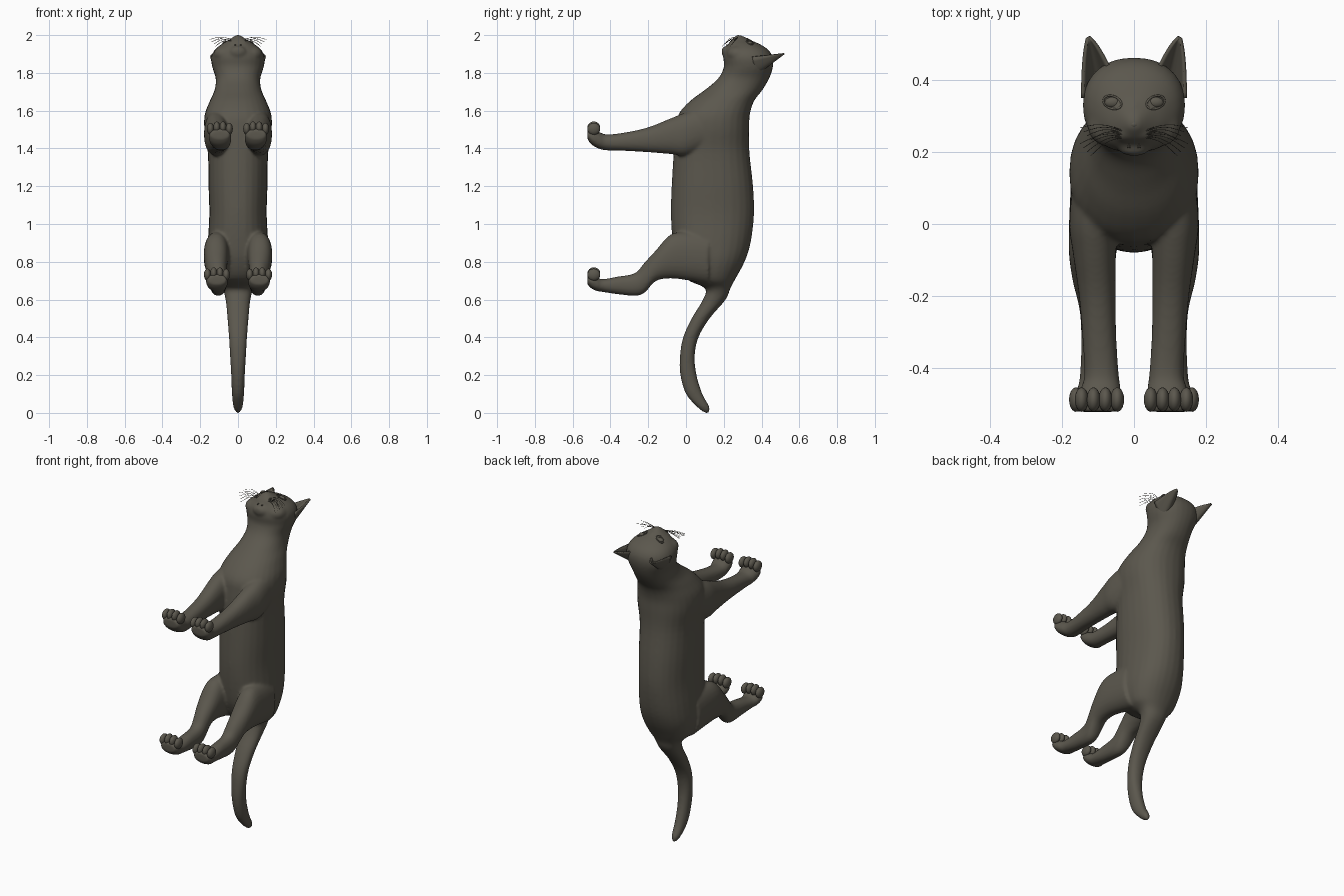
import bpy, bmesh
from math import sin, cos, pi, copysign
from mathutils import Matrix, Vector
from mathutils.bvhtree import BVHTree

old = bpy.data.objects.get("Cube")
if old:
    bpy.data.objects.remove(old, do_unlink=True)

fur = bpy.data.materials.new("dark olive fur")
fur.use_nodes = True
fur.diffuse_color = (0.105, 0.096, 0.075, 1)
bsdf = next(n for n in fur.node_tree.nodes if n.type == 'BSDF_PRINCIPLED')
bsdf.inputs["Base Color"].default_value = fur.diffuse_color
bsdf.inputs["Roughness"].default_value = 0.8


def finish(name, bm):
    """Turn a bmesh into a smooth shaded, coloured object."""
    bmesh.ops.recalc_face_normals(bm, faces=bm.faces[:])
    mesh = bpy.data.meshes.new(name)
    bm.to_mesh(mesh)
    bm.free()
    for poly in mesh.polygons:
        poly.use_smooth = True
    mesh.materials.append(fur)
    ob = bpy.data.objects.new(name, mesh)
    bpy.context.collection.objects.link(ob)
    return ob


def spline(rows, steps=4):
    """Smoothly interpolate the rows of a section table."""
    rows = [Vector(r) for r in rows]
    out = []
    for i in range(len(rows) - 1):
        a, b, c, d = (rows[min(max(i + k, 0), len(rows) - 1)] for k in (-1, 0, 1, 2))
        for s in range(steps):
            t = s / steps
            out.append(b + (c - a) * (t / 2) + (a * 2 - b * 5 + c * 4 - d) * (t * t / 2)
                       + (b * 3 - a - c * 3 + d) * (t ** 3 / 2))
    return out + [rows[-1]]


def loft(bm, rows, axis, side=1, sides=28):
    """Skin oval sections; each row is position, low, high, x centre, half width."""
    def soft(v):
        return copysign(abs(v) ** 0.9, v)

    rings = []
    for pos, low, high, xc, half in spline(rows):
        ring = []
        for k in range(sides):
            a = 2 * pi * k / sides
            x = side * (xc + half * soft(cos(a)))
            h = (low + high) / 2 + (high - low) / 2 * soft(sin(a))
            ring.append(bm.verts.new((x, h, pos) if axis == 'Z' else (x, pos, h)))
        rings.append(ring)
    for r, s in zip(rings, rings[1:]):
        for k in range(sides):
            n = (k + 1) % sides
            bm.faces.new((r[k], r[n], s[n], s[k]))
    bm.faces.new(rings[0])
    bm.faces.new(rings[-1])


def blob(bm, centre, radii):
    bmesh.ops.create_uvsphere(bm, u_segments=20, v_segments=12, radius=1,
                              matrix=Matrix.Translation(centre) @ Matrix.Diagonal((*radii, 1)))


def wire(name, paths, radius, cyclic=False):
    """Thin round strands through the given points."""
    cu = bpy.data.curves.new(name, 'CURVE')
    cu.dimensions = '3D'
    cu.bevel_depth = radius
    cu.bevel_resolution = 1
    for path in paths:
        sp = cu.splines.new('POLY')
        sp.points.add(len(path) - 1)
        sp.use_cyclic_u = cyclic
        for point, co in zip(sp.points, path):
            point.co = (*co, 1)
    cu.materials.append(fur)
    bpy.context.collection.objects.link(bpy.data.objects.new(name, cu))


# Tail, torso, neck and head along the height
tail = [(0.0, .1, .12, 0, .008), (.03, .06, .125, 0, .024), (.1, 0, .087, 0, .032),
        (.2, -.03, .056, 0, .036), (.3, -.032, .046, 0, .042), (.4, -.015, .066, 0, .048),
        (.5, .03, .125, 0, .056), (.6, .09, .21, 0, .066)]
torso = [(.66, .1, .235, 0, .085), (.71, 0, .262, 0, .135), (.8, -.05, .31, 0, .16),
         (.9, -.07, .342, 0, .16), (1.05, -.08, .36, 0, .152), (1.2, -.076, .355, 0, .156),
         (1.38, -.065, .336, 0, .16), (1.5, -.055, .335, 0, .178), (1.58, -.04, .338, 0, .176),
         (1.65, .02, .36, 0, .15)]
head = [(1.71, .1, .405, 0, .124), (1.77, .17, .44, 0, .118), (1.83, .2, .46, 0, .136),
        (1.88, .198, .46, 0, .142), (1.92, .205, .438, 0, .125), (1.95, .222, .395, 0, .09),
        (1.97, .235, .35, 0, .056), (1.99, .255, .31, 0, .026), (2.0, .268, .29, 0, .012)]
# Legs along the depth, from the shoulder or hip to the paw
front_leg = [(.12, 1.4, 1.62, .1, .07), (0, 1.362, 1.59, .112, .068), (-.08, 1.37, 1.56, .11, .06),
             (-.2, 1.38, 1.512, .102, .051), (-.32, 1.387, 1.485, .096, .047),
             (-.42, 1.39, 1.474, .09, .048), (-.46, 1.398, 1.488, .093, .056),
             (-.5, 1.42, 1.505, .096, .06), (-.522, 1.45, 1.5, .096, .05)]
hind_leg = [(.12, .68, .96, .09, .085), (.02, .7, .96, .105, .075), (-.08, .712, .945, .115, .066),
            (-.16, .698, .86, .114, .056), (-.22, .635, .795, .108, .047),
            (-.27, .62, .74, .105, .043), (-.36, .628, .722, .105, .042),
            (-.44, .64, .708, .107, .046), (-.47, .645, .718, .11, .054),
            (-.5, .658, .735, .112, .058), (-.522, .68, .73, .112, .048)]

bm = bmesh.new()
loft(bm, tail + torso + head, 'Z')
for side in (-1, 1):
    loft(bm, front_leg, 'Y', side)
    loft(bm, hind_leg, 'Y', side)
    # Whisker pad and cheek
    blob(bm, (side * .024, .25, 1.948), (.03, .022, .031))
    blob(bm, (side * .07, .275, 1.9), (.06, .06, .045))
# Lower jaw and bridge of the nose
blob(bm, (0, .207, 1.912), (.042, .018, .03))
blob(bm, (0, .3, 1.963), (.022, .05, .026))
body = finish("body", bm)

# Blend the overlapping forms into one skin
remesh = body.modifiers.new("blend", 'REMESH')
remesh.mode = 'VOXEL'
remesh.voxel_size = 0.008
relax = body.modifiers.new("relax", 'SMOOTH')
relax.factor = 0.5
relax.iterations = 6
bpy.context.view_layer.update()
graph = bpy.context.evaluated_depsgraph_get()
skin = bpy.data.meshes.new_from_object(body.evaluated_get(graph))
body.modifiers.clear()
body.data = skin
skin.materials.clear()
skin.materials.append(fur)
for poly in skin.polygons:
    poly.material_index = 0
    poly.use_smooth = True
tree = BVHTree.FromPolygons([v.co for v in skin.vertices], [p.vertices[:] for p in skin.polygons])


def on_face(x, y, lift=0.0):
    """Point on the face surface above x, y."""
    hit = tree.ray_cast(Vector((x, y, 3)), Vector((0, 0, -1)))[0]
    return Vector((x, y, (hit.z if hit else 1.95) + lift))


for side, label in ((1, "left"), (-1, "right")):
    # Toes
    for paw, xc, z in (("front", .096, 1.5), ("hind", .112, .728)):
        bm = bmesh.new()
        for k in (-1.5, -.5, .5, 1.5):
            rise = .014 - .007 * abs(k)
            blob(bm, (side * (xc + k * .033), -.488, z + rise), (.019, .034, .032))
        finish(f"{label}_{paw}_toes", bm)

    # Cupped ear
    bm = bmesh.new()
    base, tip = Vector((.1, .38, 1.885)), Vector((.127, .518, 1.902))
    across = Vector((.043, -.03, 0))
    grid = []
    for i in range(11):
        v = i / 10
        width = max(1 - v, .02) ** .65
        row = []
        for j in range(-6, 7):
            u = j / 6
            p = base.lerp(tip, v) + across * (u * width)
            p.z -= .085 * (1 - u * u) * (1 - v)
            row.append(bm.verts.new((side * p.x, p.y, p.z)))
        grid.append(row)
    for r, s in zip(grid, grid[1:]):
        for j in range(12):
            bm.faces.new((r[j], r[j + 1], s[j + 1], s[j]))
    ear = finish(label + "_ear", bm)
    shell = ear.modifiers.new("thickness", 'SOLIDIFY')
    shell.thickness = .009
    shell.offset = 0

    # Eye and eyelid rim
    bm = bmesh.new()
    blob(bm, on_face(side * .06, .338, -.004), (.022, .015, .011))
    finish(label + "_eye", bm)
    rim = []
    for k in range(20):
        a = 2 * pi * k / 20
        x = .06 + .025 * cos(a)
        rim.append(on_face(side * x, .338 + .018 * sin(a) + .005 * cos(a), .001))
    wire(label + "_eyelid", [rim], .003, True)

    # Whiskers
    hairs = []
    for k in range(8):
        root = on_face(side * (.03 + .004 * (k % 3)), .24 + .003 * k, -.003)
        end = Vector((side * (.12 + .01 * (k % 4)), .19 + .011 * k, 1.94 + .012 * (k % 4)))
        bend = Vector((0, .012, .014))
        hairs.append([root.lerp(end, t / 6) + bend * sin(pi * t / 6) for t in range(7)])
    wire(label + "_whiskers", hairs, .0009)

# Nose pad with wings
bm = bmesh.new()
blob(bm, (0, .277, 1.986), (.014, .012, .014))
for side in (-1, 1):
    blob(bm, (side * .012, .272, 1.979), (.009, .009, .011))
finish("nose", bm)

# Tongue and fangs in the open mouth
bm = bmesh.new()
blob(bm, (0, .221, 1.934), (.018, .007, .014))
finish("tongue", bm)
bm = bmesh.new()
for side in (-1, 1):
    for x, y, turn in ((.017, .228, pi / 2), (.014, .219, -pi / 2)):
        spot = Matrix.Translation((side * x, y, 1.948)) @ Matrix.Rotation(turn, 4, 'X')
        bmesh.ops.create_cone(bm, cap_ends=True, segments=8, radius1=.004,
                              radius2=.0005, depth=.016, matrix=spot)
finish("fangs", bm)
